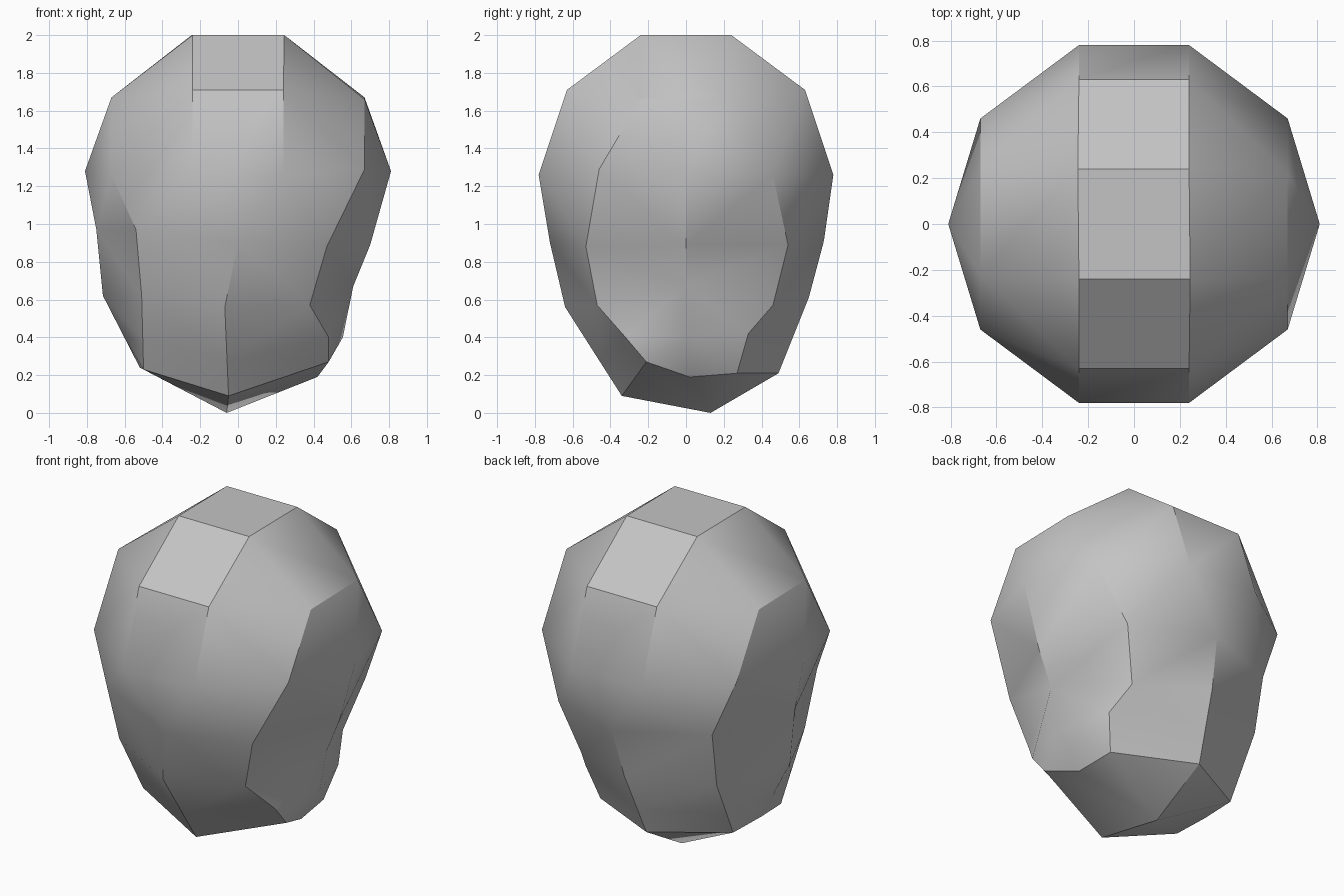
import bpy, bmesh, math
from mathutils import Vector

if "Cube" in bpy.data.objects:
    bpy.data.objects.remove(bpy.data.objects["Cube"], do_unlink=True)

# Single grey stone colour
stone = bpy.data.materials.new("stone grey")
stone.use_nodes = True
COLOR = (0.55, 0.55, 0.55, 1)
stone.diffuse_color = COLOR
stone.node_tree.nodes["Principled BSDF"].inputs["Base Color"].default_value = COLOR


def mirrored(pts, half):
    """Extend half a ring by a half turn about the z axis."""
    return pts + [(-x, -y, z) for x, y, z in pts[:half]]


# Upper rings: flat cap, shoulder and ten-sided widest ring
cap = mirrored([(.245, -.24, 2), (.24, .24, 2)], 2)
shoulder = mirrored([(.24, -.63, 1.71), (.67, -.24, 1.66),
                     (.67, .22, 1.67), (.24, .63, 1.71)], 4)
widest = mirrored([(.24, -.78, 1.26), (.67, -.46, 1.29), (.81, 0, 1.28),
                   (.67, .46, 1.26), (.24, .78, 1.26)], 5)
# Lower rings: eight-sided, twisted and tapering
belly = [(0, -.72, .9), (.47, -.53, .88), (.70, 0, .89), (.5, .54, .89),
         (0, .73, .91), (-.53, .5, .94), (-.75, 0, .97), (-.54, -.52, .97)]
low = [(-.07, -.64, .56), (.38, -.47, .57), (.61, 0, .67), (.4, .46, .57),
       (-.03, .65, .61), (-.52, .44, .6), (-.715, 0, .62), (-.51, -.44, .62)]
foot = [(-.05, -.34, .09), (.48, -.21, .27), (.42, .02, .19), (.4, .27, .21),
        (-.07, .49, .21), (-.5, .25, .23), (-.52, 0, .24), (-.5, -.22, .23)]
# Rounded bulge on the +x side between the two lowest rings
bulge = [Vector(a).lerp(Vector(b), .6) for a, b in zip(low, foot)]
bulge[1] = Vector((.48, -.32, .4))
bulge[2] = Vector((.555, .01, .4))
bulge[3] = Vector((.46, .33, .42))

# Which ring point each of the ten columns uses
cap_cols = [0, 0, 0, 1, 1, 2, 2, 2, 3, 3]
shoulder_cols = [0, 1, 1, 2, 3, 4, 5, 5, 6, 7]
low_cols = [0, 1, 2, 3, 3, 4, 5, 6, 7, 7]
layout = [(cap, cap_cols), (shoulder, shoulder_cols), (widest, range(10)),
          (belly, low_cols), (low, low_cols), (bulge, low_cols), (foot, low_cols)]

bm = bmesh.new()
columns = []
for pts, cols in layout:
    verts = [bm.verts.new(p) for p in pts]
    columns.append([verts[c] for c in cols])


def face(*verts):
    """Make a face, skipping merged corners."""
    unique = list(dict.fromkeys(verts))
    if len(unique) > 2:
        bm.faces.new(unique)


# Stitch rings, then close the top and the bottom point
for upper, lower in zip(columns, columns[1:]):
    for i in range(10):
        j = (i + 1) % 10
        face(upper[i], lower[i], lower[j], upper[j])
face(*columns[0])
tip = bm.verts.new((-.06, .13, 0))
for i in range(10):
    face(columns[-1][i], tip, columns[-1][(i + 1) % 10])

bmesh.ops.triangulate(bm, faces=bm.faces[:], quad_method='BEAUTY')
bmesh.ops.recalc_face_normals(bm, faces=bm.faces[:])
mesh = bpy.data.meshes.new("boulder")
bm.to_mesh(mesh)
bm.free()
mesh.materials.append(stone)
boulder = bpy.data.objects.new("boulder", mesh)
bpy.context.collection.objects.link(boulder)

# Smooth shading with sharp creases kept
bpy.ops.object.select_all(action='DESELECT')
boulder.select_set(True)
bpy.context.view_layer.objects.active = boulder
bpy.ops.object.shade_smooth_by_angle(angle=math.radians(30))
